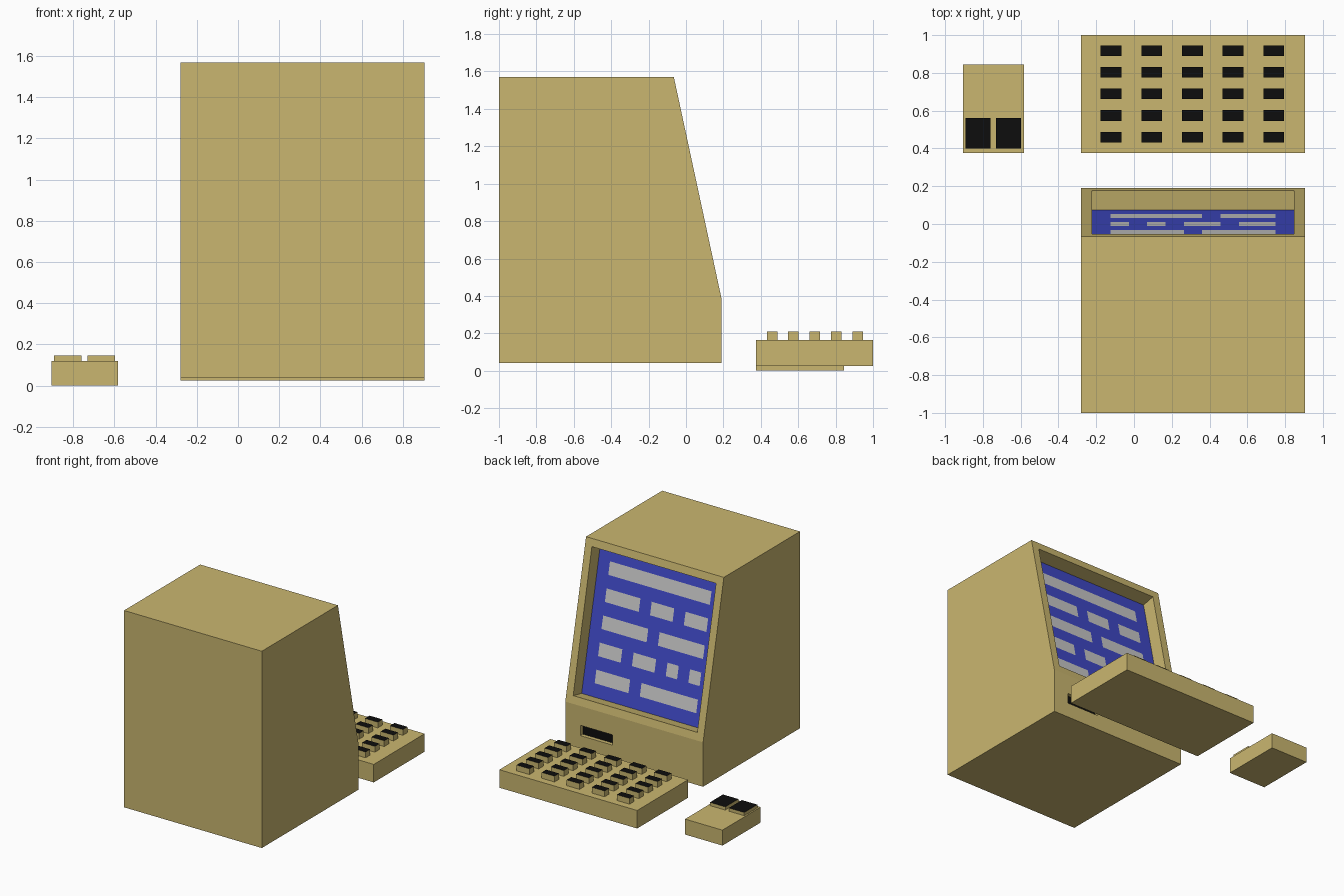
import bpy, bmesh
from mathutils import Vector

if "Cube" in bpy.data.objects:
    bpy.data.objects.remove(bpy.data.objects["Cube"], do_unlink=True)


def material(name, rgb):
    mat = bpy.data.materials.new(name)
    mat.use_nodes = True
    mat.diffuse_color = (*rgb, 1)
    mat.node_tree.nodes["Principled BSDF"].inputs["Base Color"].default_value = (*rgb, 1)
    return mat


beige = material("beige plastic", (0.59, 0.47, 0.16))
black = material("black", (0.004, 0.004, 0.004))
blue = material("screen blue", (0.05, 0.066, 0.56))
grey = material("text grey", (0.58, 0.58, 0.58))


def finish(name, bm, mats):
    mesh = bpy.data.meshes.new(name)
    bm.to_mesh(mesh)
    bm.free()
    for m in mats:
        mesh.materials.append(m)
    obj = bpy.data.objects.new(name, mesh)
    bpy.context.collection.objects.link(obj)
    return obj


def box(name, x, y, z, black_top=False):
    """Box from (min, max) ranges, optionally with a black top face."""
    bm = bmesh.new()
    bmesh.ops.create_cube(bm, size=1)
    for v in bm.verts:
        v.co = [r[c > 0] for r, c in zip((x, y, z), v.co)]
    for f in bm.faces:
        f.material_index = int(black_top and f.normal.z > 0.5)
    return finish(name, bm, [beige, black] if black_top else [beige])


LEFT, RIGHT = 0.905, -0.28

# Computer case: side profile extruded across the width
profile = [(-1, 0.04), (0.19, 0.04), (0.19, 0.385), (-0.065, 1.57), (-1, 1.57)]
bm = bmesh.new()
side = bm.faces.new([bm.verts.new((RIGHT, y, z)) for y, z in profile])
ext = bmesh.ops.extrude_face_region(bm, geom=[side], use_keep_orig=True)
bmesh.ops.translate(bm, vec=(LEFT - RIGHT, 0, 0),
                    verts=[g for g in ext["geom"] if isinstance(g, bmesh.types.BMVert)])
bmesh.ops.recalc_face_normals(bm, faces=bm.faces)
bm.normal_update()
slope = next(f for f in bm.faces if f.normal.y > 0.9 and f.normal.z > 0.1)
panel = next(f for f in bm.faces if f.normal.y > 0.99)

# Screen recess, left open for the separate screen
bmesh.ops.inset_individual(bm, faces=[slope], thickness=0.083, depth=0)
bmesh.ops.inset_individual(bm, faces=[slope], thickness=0, depth=-0.107)
corners = [v.co.copy() for v in slope.verts]
bmesh.ops.delete(bm, geom=[slope], context="FACES_ONLY")

# Disk slot: shallow recess with a black back
bmesh.ops.inset_individual(bm, faces=[panel], thickness=0.05, depth=0)
centre = panel.calc_center_median()
for v in panel.verts:
    v.co.x = 0.775 if v.co.x > centre.x else 0.5
    v.co.z = 0.235 if v.co.z > centre.z else 0.155
bm.normal_update()
bmesh.ops.inset_individual(bm, faces=[panel], thickness=0, depth=-0.03)
panel.material_index = 1
finish("computer_case", bm, [beige, black])

# Screen: grid of cells, text blocks chosen by the pattern
ROWS = ["#########", "##.##.###", "####.####", "#.#.##.##", "#####.###"]
N = 11
corners.sort(key=lambda c: (round(c.z, 3), c.x))
low_right, low_left, top_right, top_left = corners
across, up = low_left - low_right, top_right - low_right
bm = bmesh.new()
grid = [[bm.verts.new(low_right + across * (i / N) + up * (j / N))
         for i in range(N + 1)] for j in range(N + 1)]
for j in range(N):
    for i in range(N):
        f = bm.faces.new([grid[j][i + 1], grid[j][i], grid[j + 1][i], grid[j + 1][i + 1]])
        row = N - 1 - j
        inside = row % 2 == 1 and 0 < i < N - 1
        f.material_index = int(inside and ROWS[row // 2][i - 1] == "#")
finish("screen", bm, [blue, grey])

# Keyboard with five rows of five keys
box("keyboard", (RIGHT, LEFT), (0.375, 1), (0.025, 0.165))
for row in range(5):
    for col in range(5):
        x, y = -0.122 + 0.2155 * col, 0.46 + 0.1143 * row
        box(f"key_{row + 1}_{col + 1}", (x - 0.055, x + 0.055),
            (y - 0.028, y + 0.028), (0.165, 0.21), True)

# Mouse with two buttons
box("mouse", (-0.905, -0.583), (0.375, 0.845), (0, 0.12))
for name, x in (("right", -0.827), ("left", -0.664)):
    box(f"mouse_button_{name}", (x - 0.066, x + 0.066), (0.4, 0.56), (0.12, 0.145), True)
